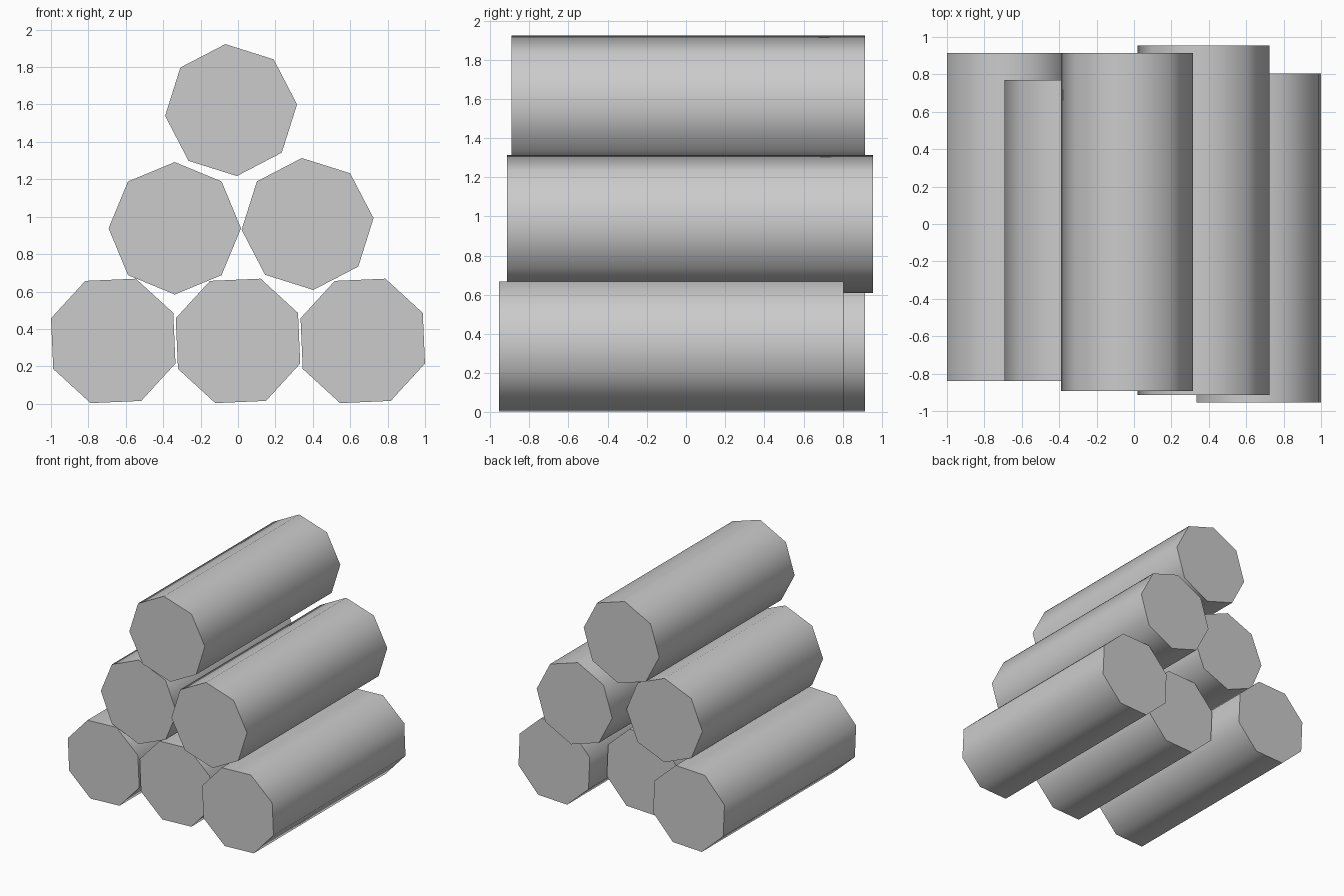
import bpy
from math import cos, sin, radians

if "Cube" in bpy.data.objects:
    bpy.data.objects.remove(bpy.data.objects["Cube"])

RADIUS = 0.354
SIDES = 8


def add_log(name, cx, cz, turn, y0, y1):
    # Eight-sided log lying along y, with flat end caps and smooth bark
    ring = []
    for i in range(SIDES):
        a = radians(turn + 360 * i / SIDES)
        ring.append((cx + RADIUS * cos(a), cz + RADIUS * sin(a)))
    verts = [(x, y0, z) for x, z in ring] + [(x, y1, z) for x, z in ring]
    faces = [tuple(range(SIDES)), tuple(reversed(range(SIDES, 2 * SIDES)))]
    for i in range(SIDES):
        j = (i + 1) % SIDES
        faces.append((i, i + SIDES, j + SIDES, j))
    mesh = bpy.data.meshes.new(name)
    mesh.from_pydata(verts, [], faces)
    obj = bpy.data.objects.new(name, mesh)
    bpy.context.collection.objects.link(obj)
    bpy.ops.object.select_all(action='DESELECT')
    obj.select_set(True)
    bpy.context.view_layer.objects.active = obj
    bpy.ops.object.shade_smooth_by_angle(angle=radians(60))


# name, centre x, centre z, turn in degrees, front y, back y
LOGS = [
    ("bottom_log_left", -0.667, 0.336, 25, -0.84, 0.915),
    ("bottom_log_middle", 0.0, 0.336, 25, -0.835, 0.58),
    ("bottom_log_right", 0.667, 0.336, 25, -0.955, 0.805),
    ("middle_log_left", -0.338, 0.938, 0, -0.84, 0.77),
    ("middle_log_right", 0.372, 0.961, 5, -0.915, 0.955),
    ("top_log", -0.037, 1.57, 5, -0.892, 0.913),
]
for log in LOGS:
    add_log(*log)
